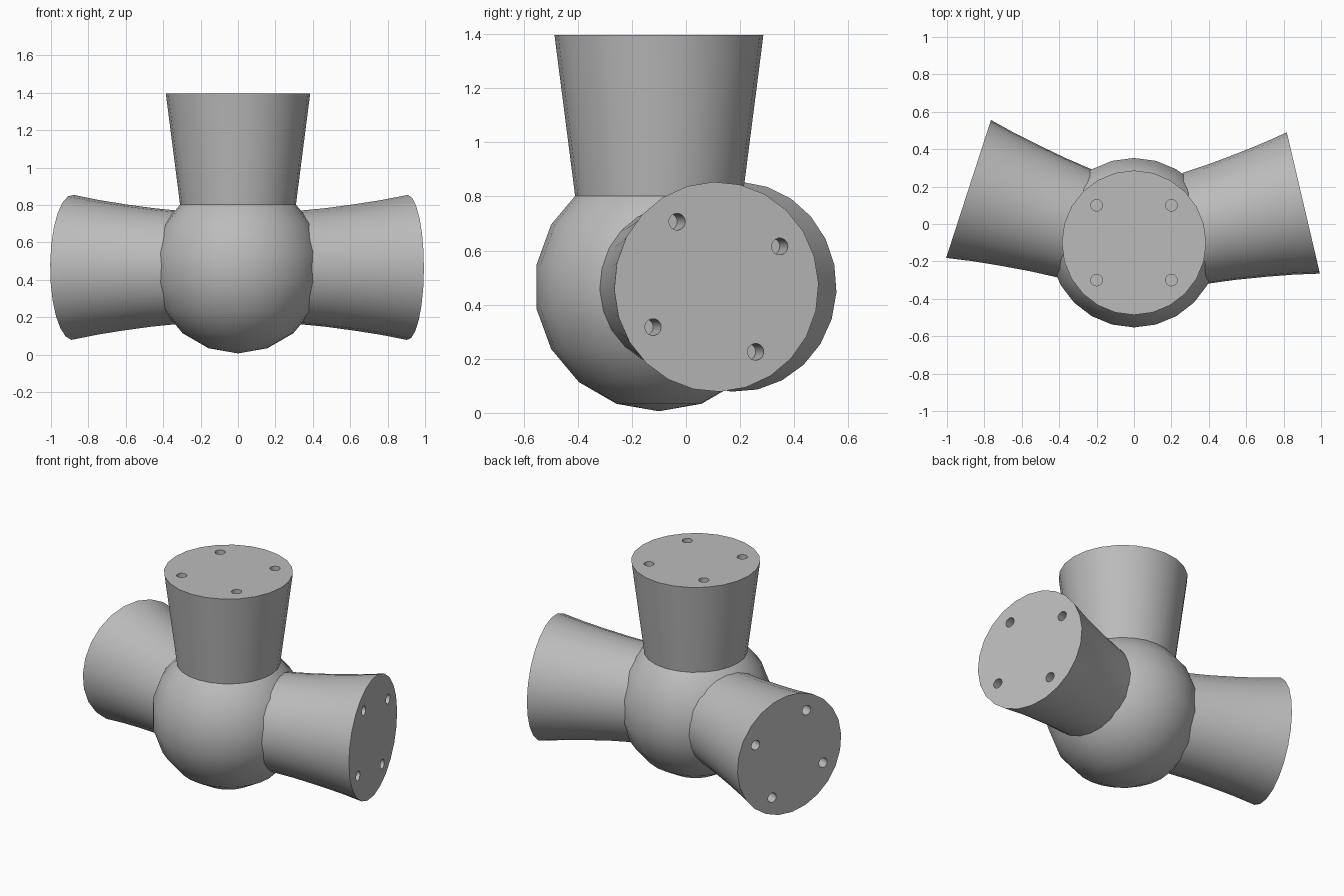
import bpy
import bmesh
import math
from mathutils import Vector, Matrix

if "Cube" in bpy.data.objects:
    bpy.data.objects.remove(bpy.data.objects["Cube"])

CENTRE = Vector((0, -0.1, 0.466))
BALL_R = 0.46
LENGTH = 0.93
SIDES = 24

grey = bpy.data.materials.new("plain_grey")
grey.use_nodes = True
COLOUR = (0.5, 0.5, 0.5, 1)
grey.diffuse_color = COLOUR
grey.node_tree.nodes["Principled BSDF"].inputs["Base Color"].default_value = COLOUR


def make_object(name, bm):
    mesh = bpy.data.meshes.new(name)
    bmesh.ops.recalc_face_normals(bm, faces=bm.faces)
    bm.to_mesh(mesh)
    bm.free()
    mesh.materials.append(grey)
    obj = bpy.data.objects.new(name, mesh)
    bpy.context.collection.objects.link(obj)
    return obj


def smooth(obj):
    bpy.ops.object.select_all(action="DESELECT")
    obj.select_set(True)
    bpy.context.view_layer.objects.active = obj
    bpy.ops.object.shade_smooth_by_angle(angle=math.radians(35))


def lathe(profile):
    """Closed solid of revolution about z from (radius, height) pairs."""
    bm = bmesh.new()
    rings = []
    for r, z in profile:
        angles = [math.tau * i / SIDES for i in range(SIDES)]
        rings.append([bm.verts.new((r * math.cos(a), r * math.sin(a), z)) for a in angles])
    for low, high in zip(rings, rings[1:]):
        for i in range(SIDES):
            j = (i + 1) % SIDES
            bm.faces.new((low[i], low[j], high[j], high[i]))
    bm.faces.new(rings[0][::-1])
    bm.faces.new(rings[-1])
    return bm


def make_arm(name, direction, profile):
    """Flared socket with four blind screw holes in its end face."""
    arm = make_object(name, lathe(profile))
    holes = bmesh.new()
    for x in (-0.2, 0.2):
        for y in (-0.2, 0.2):
            bmesh.ops.create_cone(holes, cap_ends=True, segments=16, radius1=0.031,
                                  radius2=0.031, depth=0.26,
                                  matrix=Matrix.Translation((x, y, LENGTH)))
    cutter = make_object(name + "_hole_cutter", holes)
    cutter.hide_render = True
    cut = arm.modifiers.new("screw_holes", "BOOLEAN")
    cut.operation = "DIFFERENCE"
    cut.solver = "EXACT"
    cut.object = cutter
    bpy.ops.object.select_all(action="DESELECT")
    arm.select_set(True)
    bpy.context.view_layer.objects.active = arm
    bpy.ops.object.modifier_apply(modifier=cut.name)
    bpy.data.objects.remove(cutter)
    # Swing the arm from upright to its direction
    turn = Vector((0, 0, 1)).rotation_difference(Vector(direction)).to_matrix().to_4x4()
    arm.data.transform(Matrix.Translation(CENTRE) @ turn)
    smooth(arm)


# Central ball
bm = bmesh.new()
bmesh.ops.create_uvsphere(bm, u_segments=SIDES, v_segments=9, radius=BALL_R,
                          matrix=Matrix.Translation(CENTRE))
smooth(make_object("central_ball", bm))

# Three arms: straight taper on top, gently waisted at the sides
straight = [(0.295, 0.22), (0.386, LENGTH)]
waisted = [(0.292, 0.22), (0.304, 0.34), (0.317, 0.48), (0.338, 0.64),
           (0.361, 0.79), (0.388, LENGTH)]
make_arm("top_arm", (0, 0, 1), straight)
for name, degrees in (("left_arm", 13.2), ("right_arm", 162)):
    a = math.radians(degrees)
    make_arm(name, (math.cos(a), math.sin(a), 0), waisted)
